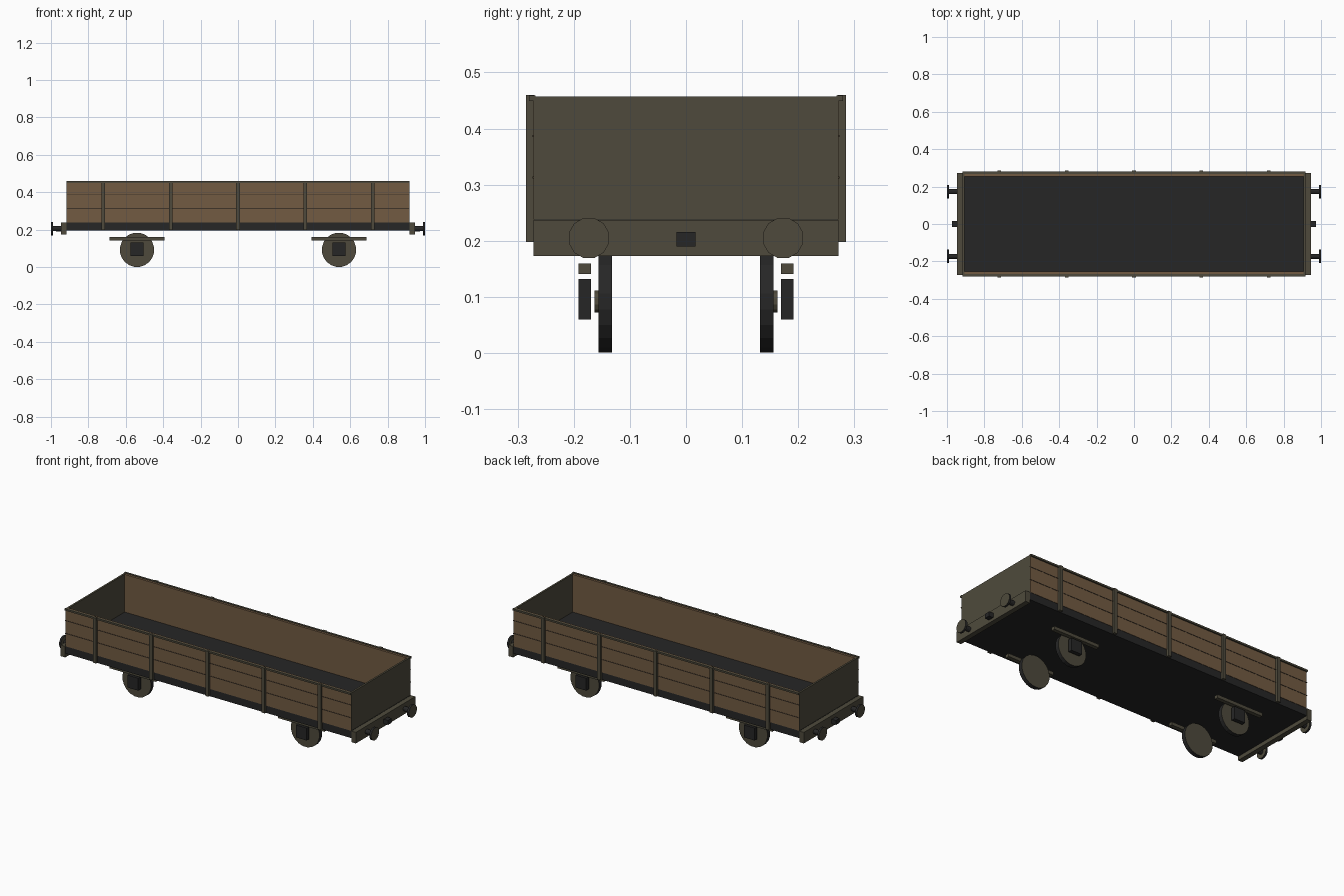
import bpy, bmesh, math
from mathutils import Matrix

if "Cube" in bpy.data.objects:
    bpy.data.objects.remove(bpy.data.objects["Cube"])


def srgb(r, g, b):
    f = lambda c: (c / 255 / 12.92) if c < 11 else ((c / 255 + 0.055) / 1.055) ** 2.4
    return (f(r), f(g), f(b), 1)


def material(name, rgb):
    m = bpy.data.materials.new(name)
    m.diffuse_color = srgb(*rgb)
    m.use_nodes = True
    m.node_tree.nodes["Principled BSDF"].inputs["Base Color"].default_value = m.diffuse_color
    return m


WOOD = material("brown wood", (114, 91, 66))
OLIVE = material("olive grey paint", (78, 74, 60))
DARK = material("dark iron", (38, 38, 38))
GAP = material("plank gap brown", (62, 51, 40))


def finish(name, bm, *mats):
    me = bpy.data.meshes.new(name)
    bm.to_mesh(me)
    bm.free()
    for m in mats:
        me.materials.append(m)
    ob = bpy.data.objects.new(name, me)
    bpy.context.collection.objects.link(ob)
    return ob


def box(name, x, y, z, mat):
    """Box from (min, max) pairs."""
    bm = bmesh.new()
    lo, hi = zip(*[sorted(p) for p in (x, y, z)])
    mid = [(a + b) / 2 for a, b in zip(lo, hi)]
    size = [b - a for a, b in zip(lo, hi)]
    bmesh.ops.create_cube(bm, size=1, matrix=Matrix.Translation(mid) @ Matrix.Diagonal((*size, 1)))
    return finish(name, bm, mat)


def disc(name, axis, centre, radius, depth, sides, cap, rim):
    """Cylinder along x or y with separate colours for caps and rim."""
    bm = bmesh.new()
    rot = Matrix.Rotation(math.pi / 2, 4, 'Y' if axis == 'x' else 'X')
    spin = Matrix.Rotation(math.pi / sides, 4, 'Z')
    bmesh.ops.create_cone(bm, cap_ends=True, segments=sides, radius1=radius, radius2=radius,
                          depth=depth, matrix=Matrix.Translation(centre) @ rot @ spin)
    for f in bm.faces:
        f.material_index = 0 if len(f.verts) > 4 else 1
    return finish(name, bm, cap, rim)


# Floor and underframe
box("floor", (-0.918, 0.918), (-0.27, 0.27), (0.195, 0.238), DARK)

for s in (-1, 1):
    # Side wall with plank gaps, top capping and stanchions
    box("side_wall", (-0.915, 0.915), (s * 0.255, s * 0.272), (0.238, 0.456), WOOD)
    for z in (0.313, 0.387):
        box("plank_gap", (-0.918, 0.918), (s * 0.271, s * 0.2735), (z - 0.002, z + 0.002), GAP)
    box("side_capping", (-0.917, 0.917), (s * 0.268, s * 0.28), (0.449, 0.459), OLIVE)
    for i in range(-2, 3):
        box("stanchion", (i * 0.36 - 0.01, i * 0.36 + 0.01), (s * 0.27, s * 0.285), (0.198, 0.46), OLIVE)

    # End wall, buffer beam and coupling
    box("end_wall", (s * 0.905, s * 0.916), (-0.271, 0.271), (0.237, 0.457), OLIVE)
    box("buffer_beam", (s * 0.917, s * 0.946), (-0.272, 0.272), (0.173, 0.237), OLIVE)
    box("coupling", (s * 0.94, s * 0.973), (-0.017, 0.017), (0.19, 0.216), DARK)

    for t in (-1, 1):
        # Buffers at each corner
        y = t * 0.173
        disc("buffer_shaft", 'x', (s * 0.966, y, 0.205), 0.014, 0.05, 12, DARK, DARK)
        disc("buffer_head", 'x', (s * 0.994, y, 0.205), 0.037, 0.012, 12, OLIVE, DARK)

        # Wheel, hub, axle box and leaf spring
        x = s * 0.54
        disc("wheel", 'y', (x, t * 0.144, 0.092), 0.092, 0.024, 20, OLIVE, DARK)
        disc("wheel_hub", 'y', (x, t * 0.158, 0.092), 0.02, 0.011, 12, OLIVE, OLIVE)
        box("axle_box", (x - 0.035, x + 0.035), (t * 0.169, t * 0.192), (0.06, 0.132), DARK)
        box("leaf_spring", (x - 0.148, x + 0.148), (t * 0.169, t * 0.192), (0.141, 0.16), OLIVE)
